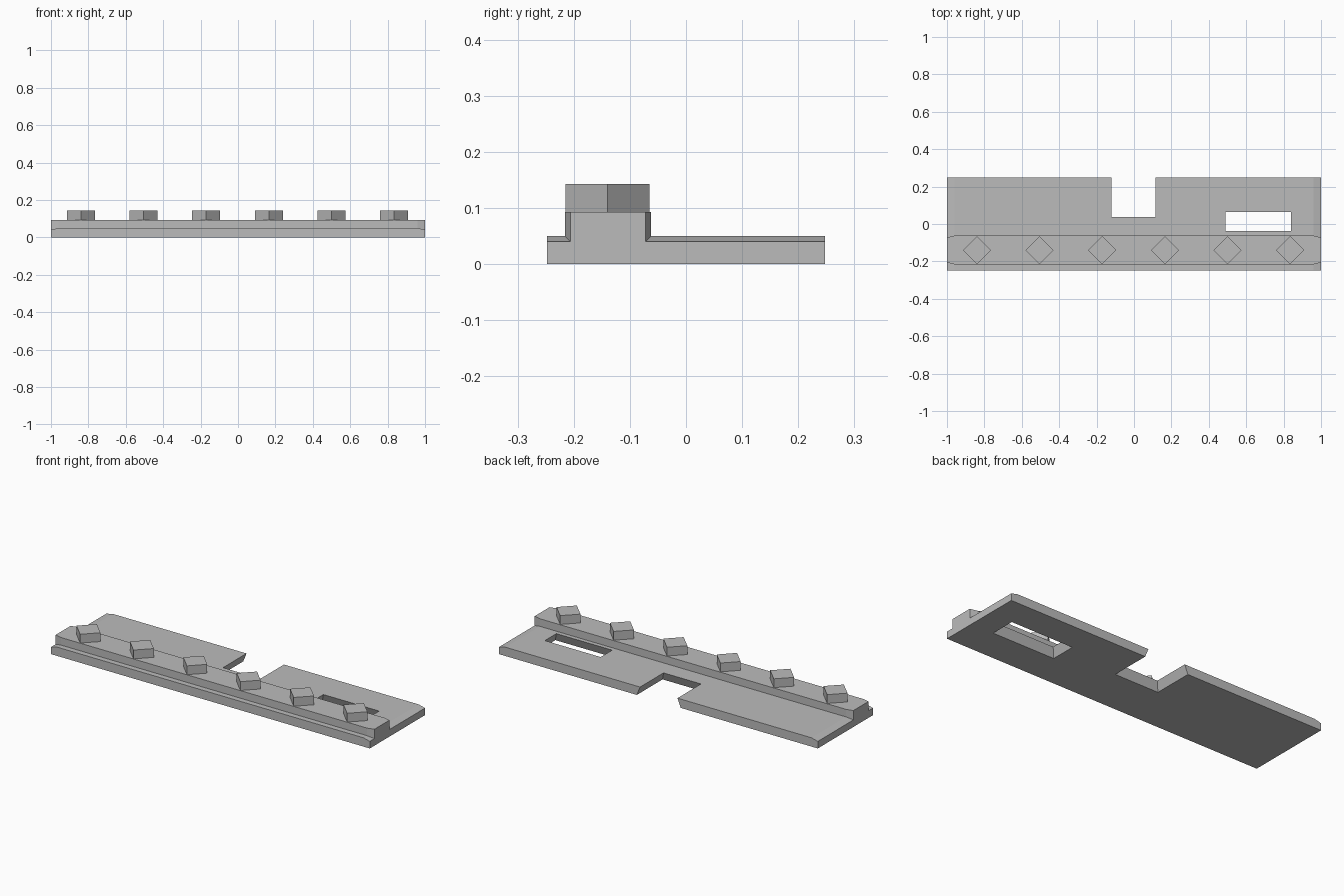
import bpy, bmesh
from mathutils import Vector

if "Cube" in bpy.data.objects:
    bpy.data.objects.remove(bpy.data.objects["Cube"], do_unlink=True)

GREY = (0.5, 0.5, 0.5, 1)
grey = bpy.data.materials.new("plain grey")
grey.use_nodes = True
grey.diffuse_color = GREY
grey.node_tree.nodes["Principled BSDF"].inputs["Base Color"].default_value = GREY


def loft(name, bottom, top):
    """Closed solid between two matching rings of points."""
    bm = bmesh.new()
    low = [bm.verts.new(p) for p in bottom]
    high = [bm.verts.new(p) for p in top]
    n = len(low)
    bm.faces.new(low)
    bm.faces.new(high)
    for i in range(n):
        j = (i + 1) % n
        bm.faces.new((low[i], low[j], high[j], high[i]))
    bmesh.ops.recalc_face_normals(bm, faces=bm.faces)
    mesh = bpy.data.meshes.new(name)
    bm.to_mesh(mesh)
    bm.free()
    mesh.materials.append(grey)
    obj = bpy.data.objects.new(name, mesh)
    bpy.context.collection.objects.link(obj)
    return obj


def prism(name, outline, z0, z1):
    return loft(name, [(x, y, z0) for x, y in outline], [(x, y, z1) for x, y in outline])


PLATE_Z, END_Z, RAIL_Z, STUD_Z = 0.05, 0.04, 0.093, 0.143
HALF_Y, END = 0.2475, 0.04

# Base plate with sloped ends
side = [(-1, 0), (1, 0), (1, END_Z), (1 - END, PLATE_Z), (END - 1, PLATE_Z), (-1, END_Z)]
plate = loft("base_plate", [(x, -HALF_Y, z) for x, z in side], [(x, HALF_Y, z) for x, z in side])


def cut_opening(name, x0, x1, y0, y1, flare=0.02):
    """Opening through the plate that widens towards the underside."""
    def ring(z):
        f = flare * (PLATE_Z - z) / PLATE_Z
        return [(x0 - f, y0 - f, z), (x1 + f, y0 - f, z), (x1 + f, y1 + f, z), (x0 - f, y1 + f, z)]
    cutter = loft(name, ring(-0.02), ring(0.07))
    cutter.hide_render = True
    cutter.hide_viewport = True
    cutter.display_type = 'WIRE'
    mod = plate.modifiers.new(name, 'BOOLEAN')
    mod.operation = 'DIFFERENCE'
    mod.solver = 'EXACT'
    mod.object = cutter
    return cutter


# Back notch and side slot
cutters = [cut_opening("notch_cutter", -0.12, 0.115, 0.037, 0.4),
           cut_opening("slot_cutter", 0.49, 0.84, -0.038, 0.065)]

# Apply the cuts and discard the cutters
bpy.context.view_layer.update()
evaluated = plate.evaluated_get(bpy.context.evaluated_depsgraph_get())
cut_mesh = bpy.data.meshes.new_from_object(evaluated)
plate.modifiers.clear()
plate.data = cut_mesh
for cutter in cutters:
    bpy.data.objects.remove(cutter, do_unlink=True)

# Raised rail, tapered at both ends
front, back, taper = -0.216, -0.062, 0.01
half = [(1 - END, front), (1, front + taper), (1, back - taper), (1 - END, back)]
prism("rail", half + [(-x, y) for x, y in reversed(half)], END_Z, RAIL_Z)

# Row of diamond studs
R, STUD_Y = 0.075, -0.14
for i in range(6):
    c = Vector((-0.84 + 0.335 * i, STUD_Y))
    diamond = [c + Vector(d) * R for d in ((1, 0), (0, 1), (-1, 0), (0, -1))]
    prism(f"stud_{i + 1}", diamond, RAIL_Z - 0.01, STUD_Z)
